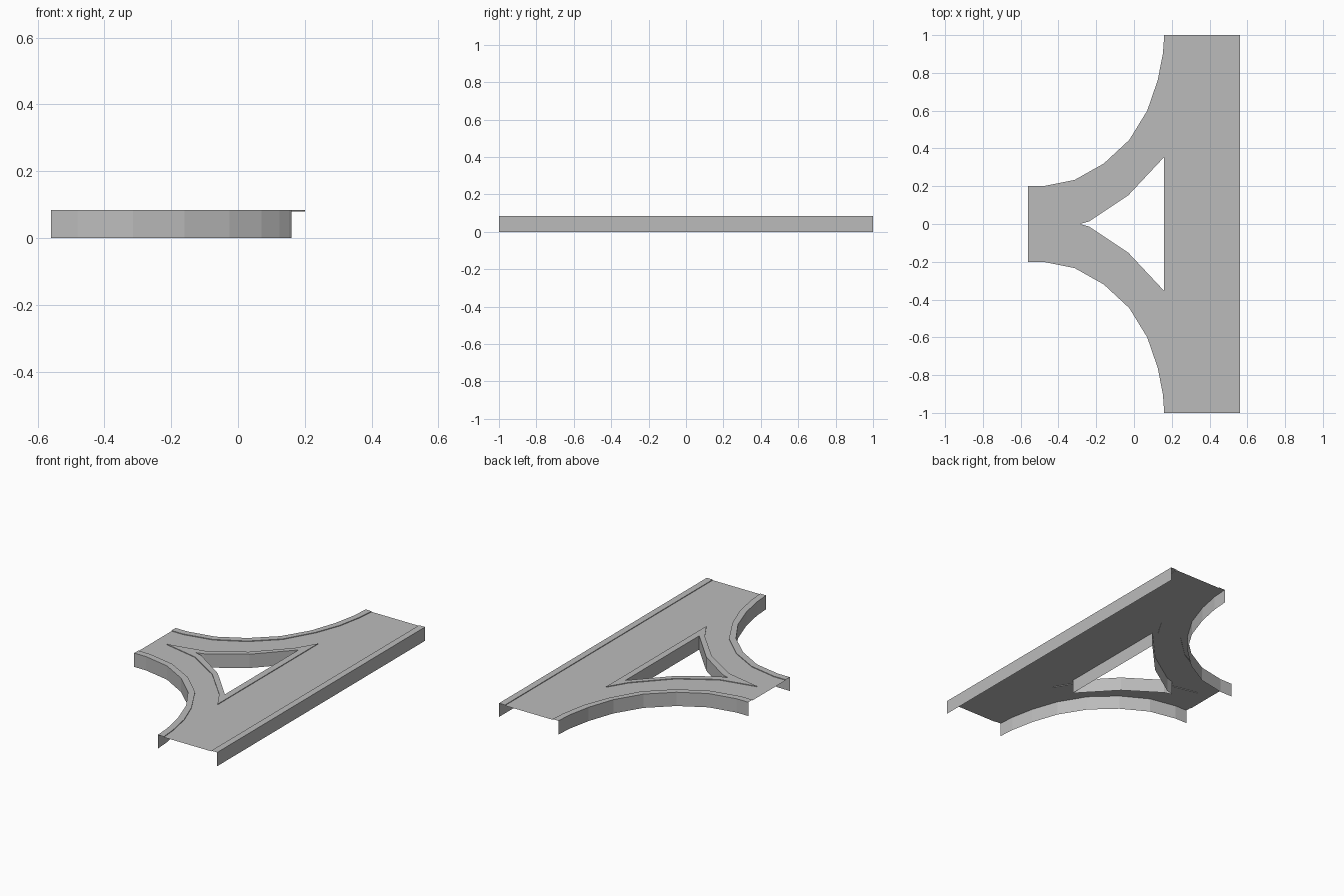
import bpy, bmesh

if "Cube" in bpy.data.objects:
    bpy.data.objects.remove(bpy.data.objects["Cube"])

ROAD_Z, KERB_Z = 0.08, 0.084

grey = bpy.data.materials.new("plain_grey")
grey.diffuse_color = (0.5, 0.5, 0.5, 1)
grey.use_nodes = True
grey.node_tree.nodes["Principled BSDF"].inputs["Base Color"].default_value = grey.diffuse_color


def finish(name, bm):
    """Make the half mesh into an object and mirror it across y = 0."""
    me = bpy.data.meshes.new(name)
    bm.to_mesh(me)
    bm.free()
    me.materials.append(grey)
    ob = bpy.data.objects.new(name, me)
    bpy.context.scene.collection.objects.link(ob)
    mod = ob.modifiers.new("mirror", 'MIRROR')
    mod.use_axis = (False, True, False)
    mod.merge_threshold = 0.0005


def kerb(name, outer, inner):
    """Outer wall, flat kerb top and small step down to the road."""
    bm = bmesh.new()
    rows = []
    for o, i in zip(outer, inner):
        rows.append([bm.verts.new(p) for p in (
            (*o, 0), (*o, KERB_Z), (*i, KERB_Z), (*i, ROAD_Z))])
    tops = []
    for a, b in zip(rows, rows[1:]):
        for k in range(3):
            f = bm.faces.new((a[k], b[k], b[k + 1], a[k + 1]))
            if k == 1:
                tops.append(f)
    bm.normal_update()
    if sum(f.normal.z for f in tops) < 0:
        bmesh.ops.reverse_faces(bm, faces=bm.faces[:])
    finish(name, bm)


# Curved side, back half
curve_out = [(-.56, .20), (-.48, .20), (-.315, .233), (-.16, .32), (-.025, .445),
             (.07, .60), (.125, .76), (.153, .90), (.16, 1)]
curve_in = [(-.56, .16), (-.48, .16), (-.305, .196), (-.137, .288), (.006, .422),
            (.107, .60), (.163, .75), (.192, .90), (.20, 1)]
kerb("curved_kerb", curve_out, curve_in)

# Straight side
kerb("straight_kerb", [(.56, 0), (.56, 1)], [(.52, 0), (.52, 1)])

# Triangular opening between the branches
hole_road = [(-.48, 0), (-.257, .048), (-.05, .177), (.13, .367), (.20, .483), (.20, 0)]
hole_edge = [(-.285, 0), (-.237, .014), (-.03, .152), (.135, .328), (.16, .355), (.16, 0)]
kerb("opening_kerb", hole_edge, hole_road)

# Road deck between the kerbs
bm = bmesh.new()
outline = [(-.56, 0)] + hole_road + [(.52, 0), (.52, 1)] + curve_in[::-1]
deck = bm.faces.new([bm.verts.new((x, y, ROAD_Z)) for x, y in outline])
bm.normal_update()
if deck.normal.z < 0:
    deck.normal_flip()
bmesh.ops.triangulate(bm, faces=[deck])
finish("road_deck", bm)
